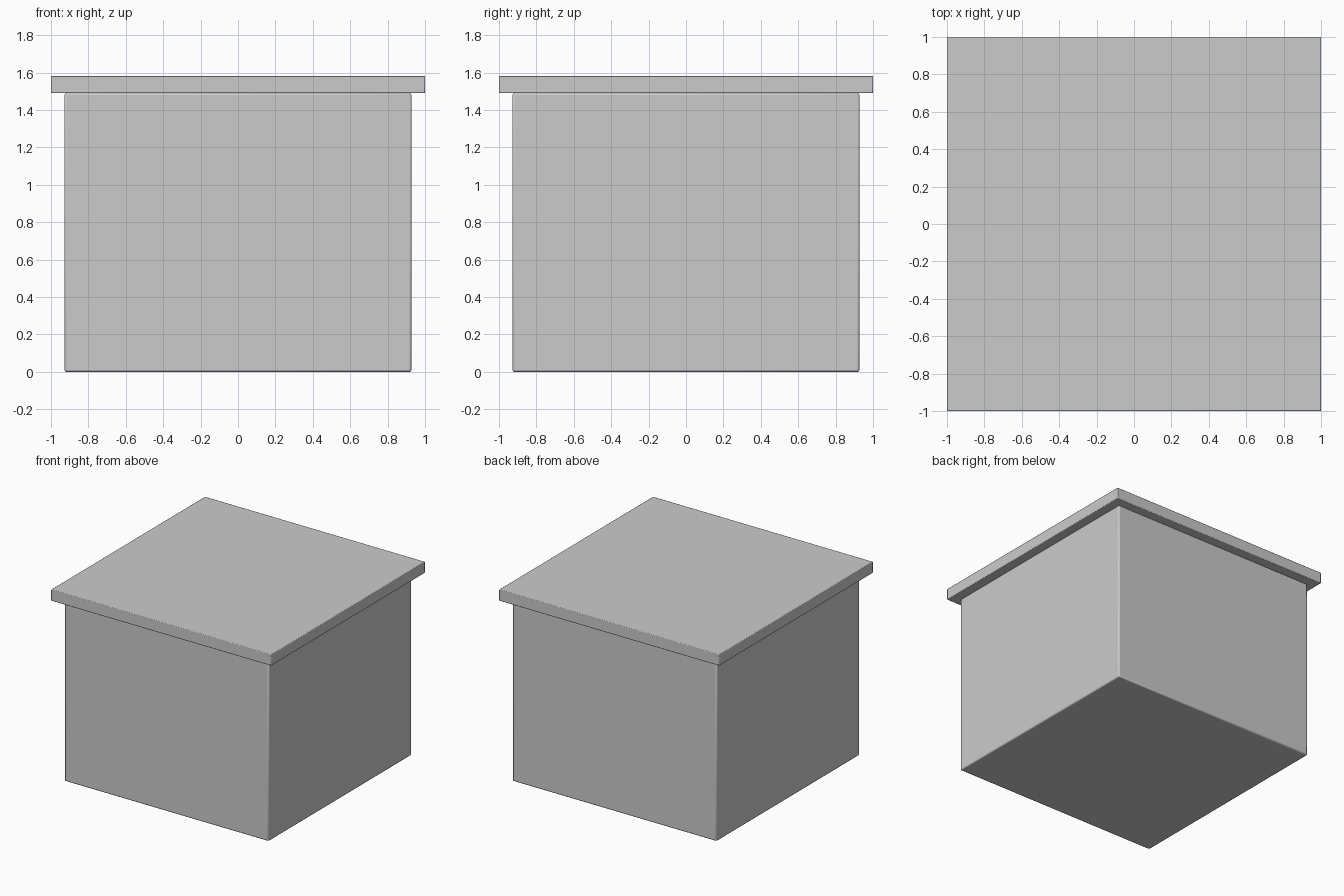
import bpy

if "Cube" in bpy.data.objects:
    bpy.data.objects.remove(bpy.data.objects["Cube"])


def rounded_box(name, width, z0, z1, bevel):
    bpy.ops.mesh.primitive_cube_add(size=1, location=(0, 0, (z0 + z1) / 2))
    ob = bpy.context.object
    ob.name = name
    ob.scale = (width, width, z1 - z0)
    bpy.ops.object.transform_apply(location=False, rotation=False, scale=True)
    mod = ob.modifiers.new("edge_rounding", 'BEVEL')
    mod.width = bevel
    mod.segments = 2
    bpy.ops.object.shade_smooth_by_angle()
    return ob


# Box body
rounded_box("box_body", 1.855, 0.0, 1.49, 0.01)

# Overhanging lid slab
rounded_box("lid", 2.0, 1.49, 1.583, 0.005)
